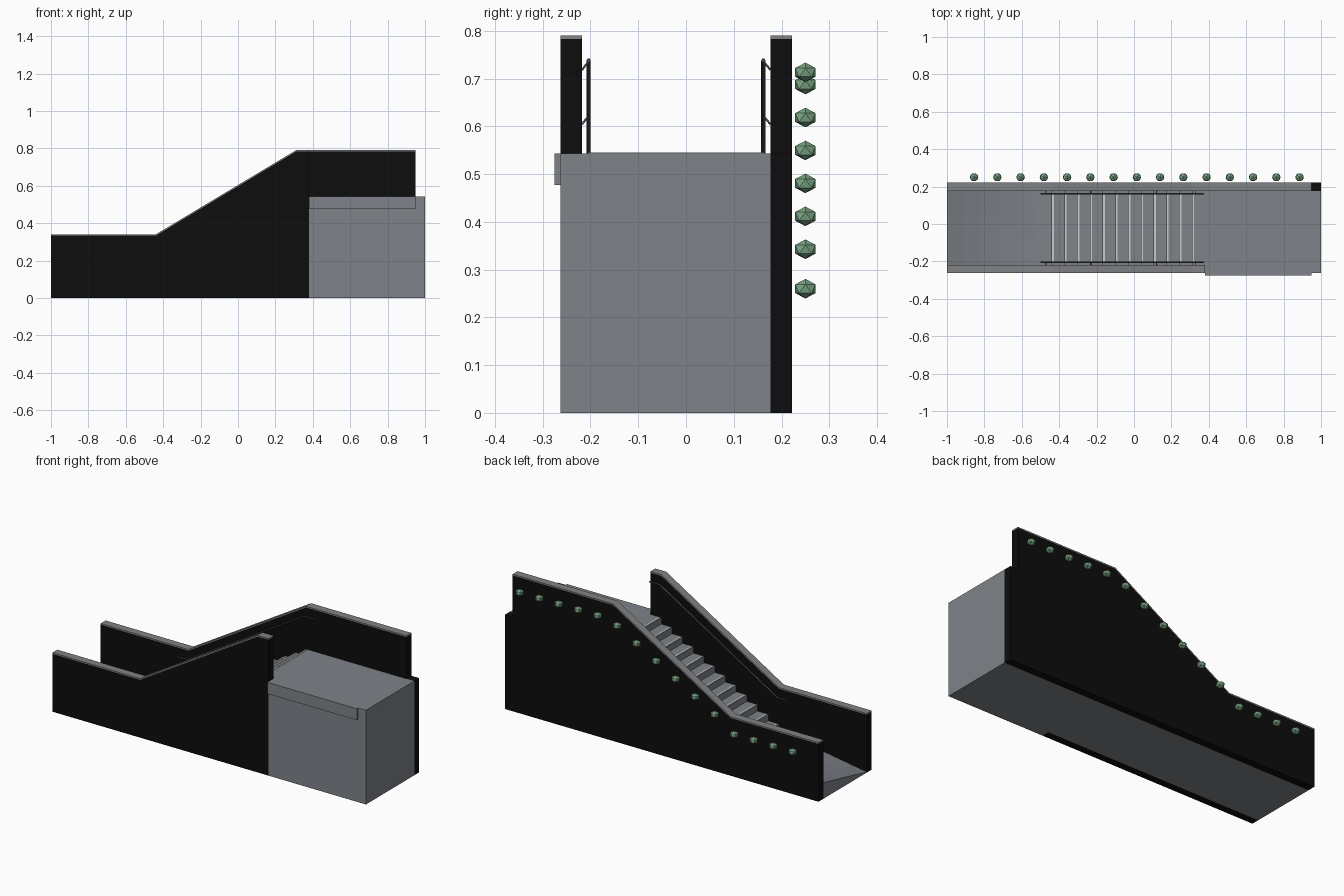
import bpy, bmesh
from mathutils import Vector

cube = bpy.data.objects.get("Cube")
if cube:
    bpy.data.objects.remove(cube, do_unlink=True)


def material(name, rgb):
    m = bpy.data.materials.new(name)
    m.use_nodes = True
    m.diffuse_color = (*rgb, 1)
    m.node_tree.nodes["Principled BSDF"].inputs["Base Color"].default_value = (*rgb, 1)
    return m


CONCRETE = material("concrete grey", (0.21, 0.225, 0.25))
COPING = material("coping grey", (0.22, 0.225, 0.23))
BLACK = material("wall black", (0.004, 0.004, 0.004))
NOSING = material("nosing pale grey", (0.6, 0.6, 0.6))
METAL = material("rail dark grey", (0.07, 0.07, 0.075))
LEAF = material("leaf green", (0.2, 0.39, 0.24))


def finish(name, bm, mat):
    bmesh.ops.recalc_face_normals(bm, faces=bm.faces)
    mesh = bpy.data.meshes.new(name)
    bm.to_mesh(mesh)
    bm.free()
    mesh.materials.append(mat)
    obj = bpy.data.objects.new(name, mesh)
    bpy.context.collection.objects.link(obj)
    return obj


def prism(name, profile, y0, y1, mat):
    """Extrude an (x, z) outline from y0 to y1."""
    bm = bmesh.new()
    face = bm.faces.new([bm.verts.new((x, y0, z)) for x, z in profile])
    new = bmesh.ops.extrude_face_region(bm, geom=[face])["geom"]
    bmesh.ops.translate(bm, vec=(0, y1 - y0, 0),
                        verts=[g for g in new if isinstance(g, bmesh.types.BMVert)])
    return finish(name, bm, mat)


def box(name, x0, x1, y0, y1, z0, z1, mat):
    return prism(name, [(x0, z0), (x1, z0), (x1, z1), (x0, z1)], y0, y1, mat)


def tube(name, points, radius, mat):
    curve = bpy.data.curves.new(name, "CURVE")
    curve.dimensions = "3D"
    curve.bevel_depth = radius
    curve.bevel_resolution = 1
    curve.use_fill_caps = True
    spline = curve.splines.new("POLY")
    spline.points.add(len(points) - 1)
    for p, co in zip(spline.points, points):
        p.co = (*co, 1)
    curve.materials.append(mat)
    obj = bpy.data.objects.new(name, curve)
    bpy.context.collection.objects.link(obj)
    return obj


# Main dimensions
FOOT, HEAD = -0.44, 0.31
LOW, HIGH = 0.093, 0.543
WALL_LOW, WALL_HIGH = 0.34, 0.79
CAP = 0.007
FRONT, FRONT_IN, BACK_IN, BACK = -0.263, -0.218, 0.177, 0.222
LANDING = 0.38
STEPS = 12
RUN = (HEAD - FOOT) / (STEPS - 1)
RISE = (HIGH - LOW) / STEPS


# Side walls and their copings
def wall_line(end, drop):
    return [(-1, WALL_LOW - drop), (FOOT, WALL_LOW - drop),
            (HEAD, WALL_HIGH - drop), (end, WALL_HIGH - drop)]


prism("front_wall", [(LANDING, 0), (-1, 0)] + wall_line(LANDING, CAP),
      FRONT, FRONT_IN, BLACK)
prism("back_wall", [(1, 0), (-1, 0)] + wall_line(0.95, CAP) + [(0.95, HIGH), (1, HIGH)],
      BACK_IN, BACK, BLACK)
for name, end, y0, y1 in (("front_coping", LANDING, FRONT, FRONT_IN),
                          ("back_coping", 0.95, BACK_IN, BACK)):
    prism(name, wall_line(end, 0) + wall_line(end, CAP)[::-1], y0, y1, COPING)

# Lower approach, whose floor falls away towards one outer corner
bm = bmesh.new()
bmesh.ops.create_cube(bm, size=1)
bmesh.ops.subdivide_edges(bm, edges=bm.edges, cuts=5, use_grid_fill=True)
for v in bm.verts:
    u, w, h = (c + 0.5 for c in v.co)
    top = LOW - (LOW - 0.004) * (1 - u) * (1 - w)
    v.co = Vector((-1 + u * (FOOT + 1), FRONT_IN + w * (BACK_IN - FRONT_IN), h * top))
approach = finish("lower_approach", bm, CONCRETE)

# Stair flight with pale nosings
stairs = [(FOOT, 0)]
for i in range(STEPS):
    x = FOOT + i * RUN
    stairs += [(x, LOW + i * RISE), (x, LOW + (i + 1) * RISE)]
    z = LOW + (i + 1) * RISE
    box("step_nosing", x + 0.002, x + 0.011, FRONT_IN + 0.012, BACK_IN - 0.012,
        z - 0.001, z + 0.002, NOSING)
stairs += [(LANDING, HIGH), (LANDING, 0)]
prism("stair_flight", stairs, FRONT_IN, BACK_IN, CONCRETE)

# Upper landing and its edge band
box("upper_landing", LANDING, 1, FRONT, BACK_IN, 0, HIGH, CONCRETE)
box("landing_edge_band", LANDING, 0.95, -0.275, FRONT, 0.477, HIGH, CONCRETE)


# Handrails with slanted brackets
def rail_z(x):
    t = min(max((x - FOOT) / (HEAD - FOOT), 0), 1)
    return 0.288 + t * (HIGH - LOW)


for side, wall_y, rail_y in (("front", FRONT_IN, -0.204), ("back", BACK_IN, 0.162)):
    tube(side + "_handrail", [(x, rail_y, rail_z(x)) for x in (-0.5, FOOT, HEAD, 0.375)],
         0.0045, METAL)
    for x in (-0.47, -0.23, 0.12, 0.33):
        tube(side + "_rail_bracket", [(x, rail_y, rail_z(x) - 0.002),
                                      (x, wall_y, rail_z(x) - 0.02)], 0.0025, METAL)

# Row of shrubs following the back wall
for i in range(15):
    x = -0.855 + i * 0.1243
    z = 0.26 if x < FOOT else min(0.343 + 0.555 * (x + 0.357), 0.713)
    bm = bmesh.new()
    bmesh.ops.create_icosphere(bm, subdivisions=1, radius=0.025)
    bmesh.ops.scale(bm, vec=(1, 1, 0.82), verts=bm.verts)
    bmesh.ops.translate(bm, vec=(x, 0.25, z), verts=bm.verts)
    finish("shrub", bm, LEAF)
